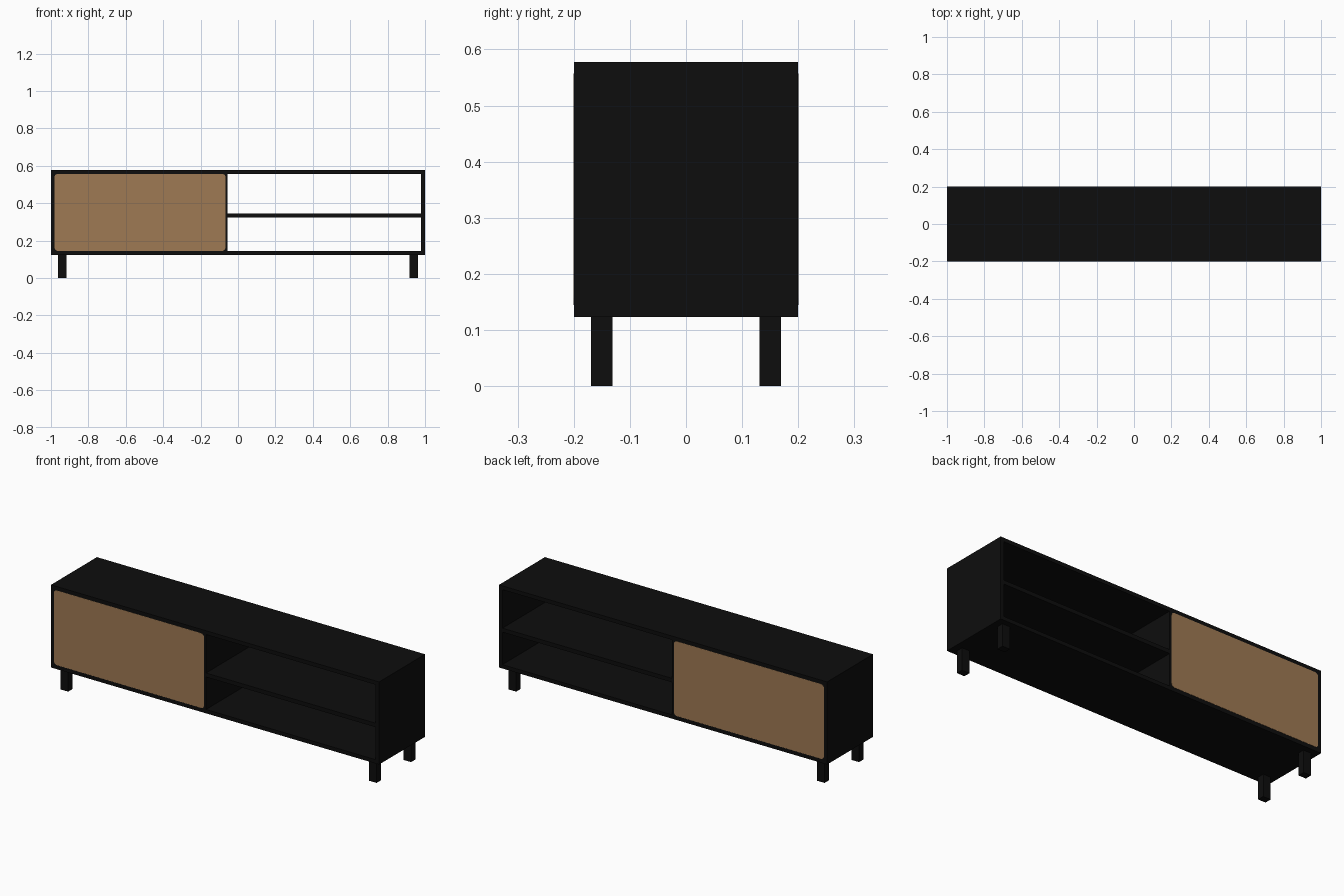
import bpy, bmesh

if "Cube" in bpy.data.objects:
    bpy.data.objects.remove(bpy.data.objects["Cube"])


def material(name, rgb):
    m = bpy.data.materials.new(name)
    m.diffuse_color = (*rgb, 1.0)
    m.use_nodes = True
    m.node_tree.nodes["Principled BSDF"].inputs["Base Color"].default_value = m.diffuse_color
    return m


black = material("black", (0.004, 0.004, 0.004))
wood = material("brown wood", (0.345, 0.194, 0.087))


def box(name, x0, x1, y0, y1, z0, z1, mat, corner=0.0):
    """Box between limits; corner rounds the edges that run front to back."""
    bm = bmesh.new()
    bmesh.ops.create_cube(bm, size=1)
    for v in bm.verts:
        v.co = ((x0 + x1) / 2 + v.co.x * (x1 - x0),
                (y0 + y1) / 2 + v.co.y * (y1 - y0),
                (z0 + z1) / 2 + v.co.z * (z1 - z0))
    if corner:
        edges = [e for e in bm.edges
                 if abs(e.verts[0].co.x - e.verts[1].co.x) < 1e-6
                 and abs(e.verts[0].co.z - e.verts[1].co.z) < 1e-6]
        bmesh.ops.bevel(bm, geom=edges, offset=corner, segments=5,
                        profile=0.5, affect='EDGES')
    me = bpy.data.meshes.new(name)
    bm.to_mesh(me)
    bm.free()
    me.materials.append(mat)
    ob = bpy.data.objects.new(name, me)
    bpy.context.collection.objects.link(ob)
    return ob


D, T = 0.2, 0.021           # half depth, board thickness
Z0, Z1 = 0.123, 0.578       # cabinet bottom and top
DIV = -0.055                # right face of the divider

# Carcass boards
box("top_board", -1, 1, -D, D, Z1 - T, Z1, black)
box("bottom_board", -1, 1, -D, D, Z0, Z0 + T, black)
box("left_side", -1, -1 + T, -D, D, Z0 + T, Z1 - T, black)
box("right_side", 1 - T, 1, -D, D, Z0 + T, Z1 - T, black)
box("divider", DIV - T, DIV, -D, D, Z0 + T, Z1 - T, black)
box("shelf", DIV, 1 - T, -D, D, 0.323, 0.345, black)

# Closed compartment, front and back: black panel with a rounded wood face
for side, s in (("front", -1), ("back", 1)):
    ya, yb = sorted((s * (D - 0.02), s * (D - 0.0005)))
    box(side + "_panel", -1 + T, DIV - T, ya, yb, Z0 + T, Z1 - T, black)
    ya, yb = sorted((s * (D - 0.001), s * (D + 0.0008)))
    box(side + "_door_face", -0.981, -0.067, ya, yb, 0.145, 0.557, wood, 0.018)

# Four square legs
for sx, nx in ((-1, "left"), (1, "right")):
    for sy, ny in ((-1, "front"), (1, "back")):
        cx, cy = sx * 0.94, sy * 0.15
        box(f"{ny}_{nx}_leg", cx - 0.023, cx + 0.023,
            cy - 0.019, cy + 0.019, 0, Z0, black)
